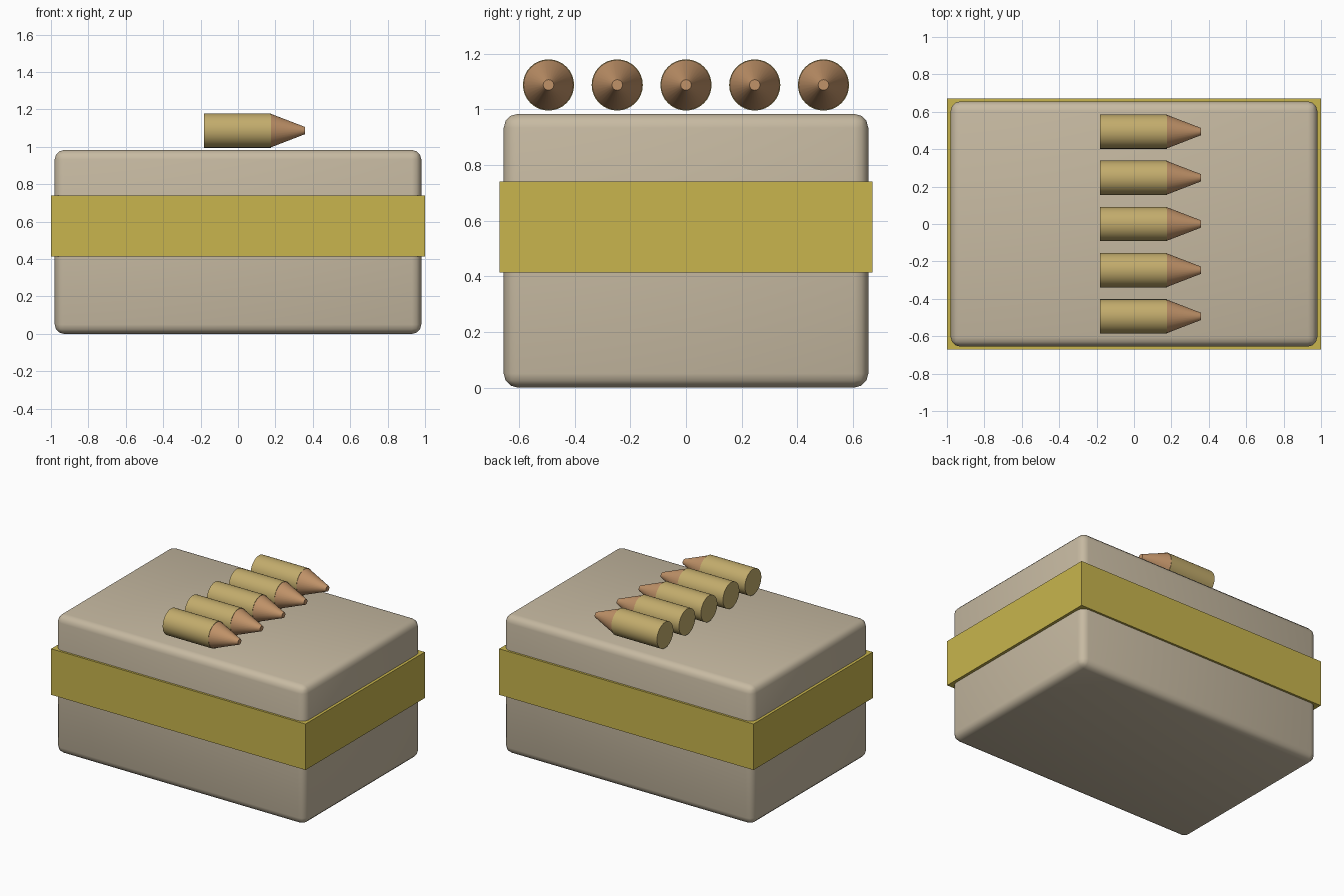
import bpy
import math

cube = bpy.data.objects.get("Cube")
if cube:
    bpy.data.objects.remove(cube, do_unlink=True)


def material(name, color):
    mat = bpy.data.materials.new(name)
    mat.use_nodes = True
    mat.diffuse_color = (*color, 1)
    shader = next(n for n in mat.node_tree.nodes if n.type == "BSDF_PRINCIPLED")
    shader.inputs["Base Color"].default_value = (*color, 1)
    return mat


BEIGE = material("beige card", (0.57, 0.49, 0.36))
YELLOW = material("yellow band", (0.58, 0.46, 0.075))
BRASS = material("brass", (0.54, 0.41, 0.15))
COPPER = material("copper", (0.53, 0.29, 0.14))


def block(name, half_x, half_y, bottom, top, mat):
    bpy.ops.mesh.primitive_cube_add(size=2, location=(0, 0, (bottom + top) / 2))
    obj = bpy.context.object
    obj.name = name
    obj.scale = (half_x, half_y, (top - bottom) / 2)
    bpy.ops.object.transform_apply(location=False, rotation=False, scale=True)
    obj.data.materials.append(mat)
    return obj


def tapered_rod(name, x0, x1, r0, r1, y, z, mat):
    # Round part lying along x, from radius r0 at x0 to r1 at x1
    bpy.ops.mesh.primitive_cone_add(
        vertices=32, radius1=r0, radius2=r1, depth=x1 - x0,
        location=((x0 + x1) / 2, y, z), rotation=(0, math.pi / 2, 0))
    obj = bpy.context.object
    obj.name = name
    obj.data.materials.append(mat)
    bpy.ops.object.shade_smooth_by_angle(angle=math.radians(30))
    return obj


# Box with softly rounded edges
box = block("box", 0.98, 0.655, 0, 0.983, BEIGE)
bevel = box.modifiers.new("rounded_edges", "BEVEL")
bevel.width = 0.05
bevel.segments = 3
bpy.ops.object.shade_smooth()

# Sharp-edged band around the middle
block("band", 1.0, 0.67, 0.414, 0.741, YELLOW)

# Row of cartridges lying on the lid
SPACING, HEIGHT, RADIUS = 0.247, 1.087, 0.092
for i in range(5):
    y = (i - 2) * SPACING
    tapered_rod(f"cartridge_case_{i + 1}", -0.182, 0.177, RADIUS, RADIUS, y, HEIGHT, BRASS)
    tapered_rod(f"cartridge_tip_{i + 1}", 0.175, 0.359, 0.09, 0.019, y, HEIGHT, COPPER)
